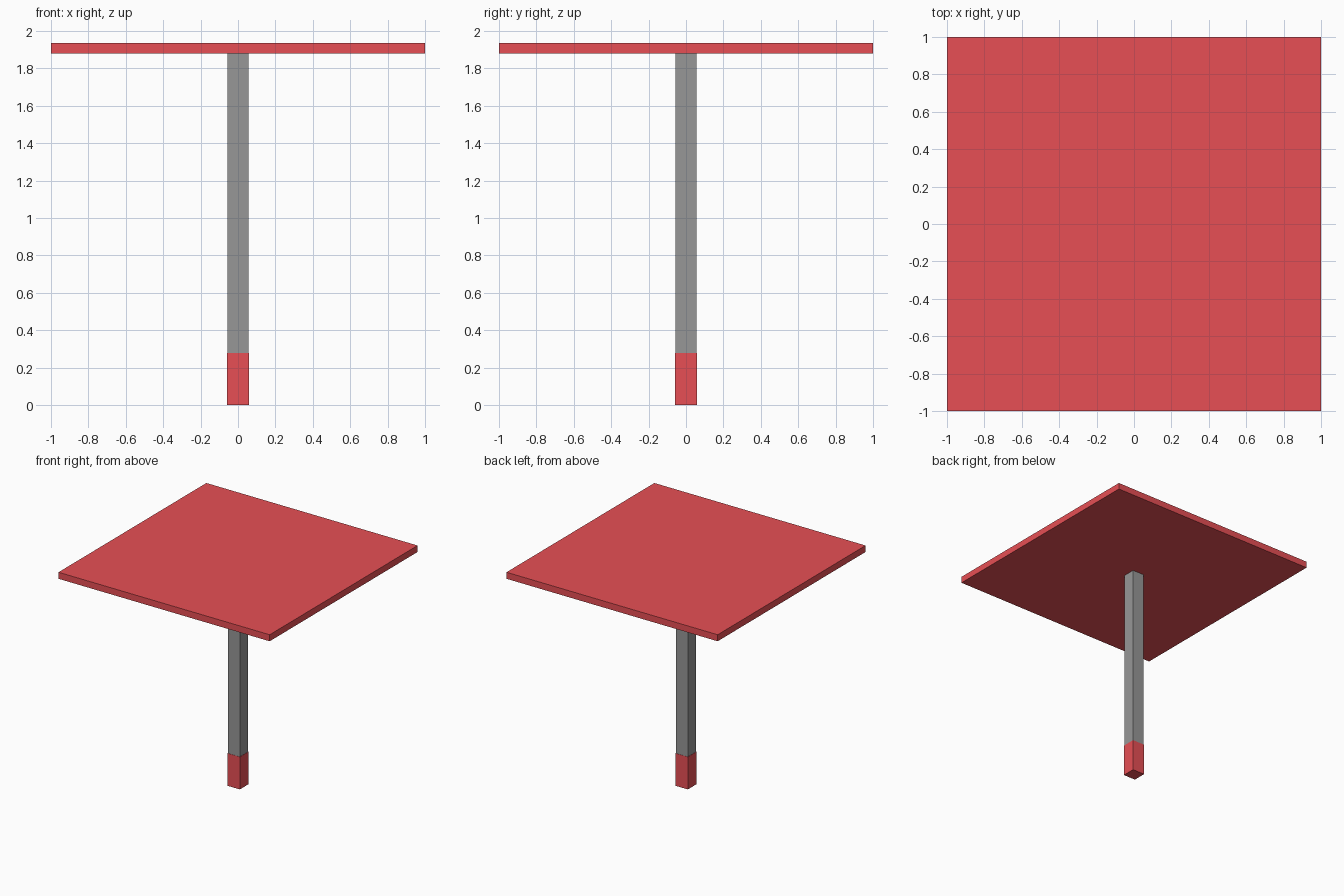
import bpy

if "Cube" in bpy.data.objects:
    bpy.data.objects.remove(bpy.data.objects["Cube"])


def material(name, color):
    m = bpy.data.materials.new(name)
    m.diffuse_color = color
    m.use_nodes = True
    m.node_tree.nodes["Principled BSDF"].inputs["Base Color"].default_value = m.diffuse_color
    return m


def box(name, half, z0, z1, mat):
    """Square box centred on the z axis, from z0 up to z1."""
    bpy.ops.mesh.primitive_cube_add(size=1, location=(0, 0, (z0 + z1) / 2))
    ob = bpy.context.object
    ob.name = name
    ob.scale = (2 * half, 2 * half, z1 - z0)
    bpy.ops.object.transform_apply(location=False, rotation=False, scale=True)
    ob.data.materials.append(mat)
    return ob


red = material("red", (0.8, 0.078, 0.09, 1))
grey = material("dark_grey", (0.31, 0.31, 0.31, 1))

# Coloured foot, slightly wider than the post
box("post_foot", 0.058, 0.0, 0.278, red)
# Grey post up to the panel
box("post", 0.056, 0.278, 1.88, grey)
# Square flat panel on top
box("top_panel", 1.0, 1.88, 1.936, red)
